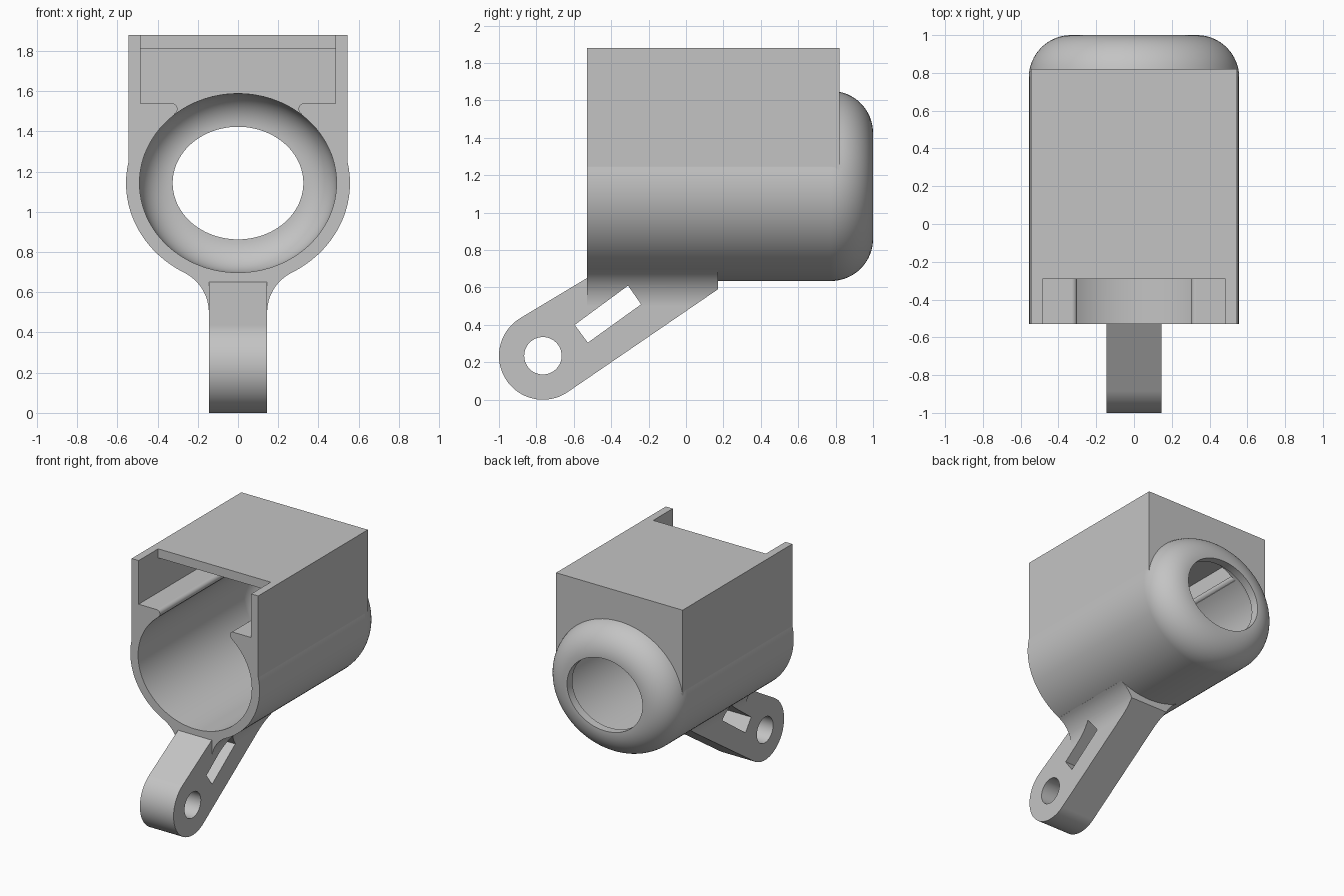
import bpy, bmesh
from math import sin, cos, radians, pi
from mathutils import Vector

cube = bpy.data.objects.get("Cube")
if cube:
    bpy.data.objects.remove(cube, do_unlink=True)

grey = bpy.data.materials.new("light_grey")
grey.use_nodes = True
COLOUR = (0.55, 0.55, 0.55, 1)
grey.diffuse_color = COLOUR
grey.node_tree.nodes["Principled BSDF"].inputs["Base Color"].default_value = COLOUR

FRONT, AXIS_Z, SEGMENTS = -0.53, 1.143, 96


def finish(bm, name):
    bmesh.ops.recalc_face_normals(bm, faces=bm.faces)
    mesh = bpy.data.meshes.new(name)
    bm.to_mesh(mesh)
    bm.free()
    mesh.materials.append(grey)
    obj = bpy.data.objects.new(name, mesh)
    bpy.context.collection.objects.link(obj)
    return obj


def prism(name, points, start, end, axis, cut=None):
    """Extrude a profile: (x, z) points along y, or (y, z) points along x."""
    bm = bmesh.new()
    place = (lambda p: (p[0], start, p[1])) if axis == "y" else (lambda p: (start, p[0], p[1]))
    face = bm.faces.new([bm.verts.new(place(p)) for p in points])
    new = bmesh.ops.extrude_face_region(bm, geom=[face])["geom"]
    shift = Vector((0, end - start, 0)) if axis == "y" else Vector((end - start, 0, 0))
    bmesh.ops.translate(bm, vec=shift, verts=[v for v in new if isinstance(v, bmesh.types.BMVert)])
    if cut:
        bmesh.ops.recalc_face_normals(bm, faces=bm.faces)
        geom = bm.verts[:] + bm.edges[:] + bm.faces[:]
        bmesh.ops.bisect_plane(bm, geom=geom, plane_co=cut[0], plane_no=cut[1], clear_outer=True)
        bmesh.ops.holes_fill(bm, edges=[e for e in bm.edges if e.is_boundary])
    return finish(bm, name)


def box(name, half_width, y0, y1, z0, z1):
    w = half_width
    return prism(name, [(-w, z0), (w, z0), (w, z1), (-w, z1)], y0, y1, "y")


def oval_loft(name, rx, rz, profile):
    """Loft oval rings along y; profile holds (inset, y) pairs."""
    bm = bmesh.new()
    rings = []
    for inset, y in profile:
        rings.append([bm.verts.new(((rx - inset) * cos(a), y, AXIS_Z + (rz - inset) * sin(a)))
                      for a in (2 * pi * i / SEGMENTS for i in range(SEGMENTS))])
    for a, b in zip(rings, rings[1:]):
        for i in range(SEGMENTS):
            j = (i + 1) % SEGMENTS
            bm.faces.new((a[i], a[j], b[j], b[i]))
    bm.faces.new(rings[0])
    bm.faces.new(rings[-1])
    return finish(bm, name)


def arc(cx, cz, r, start, end, steps):
    angles = [radians(start + (end - start) * i / steps) for i in range(steps + 1)]
    return [(cx + r * cos(a), cz + r * sin(a)) for a in angles]


def rounded_end(r, end_y, steps=16):
    """Quarter-round inset towards the back of a loft."""
    return [(r - x, z) for x, z in arc(0, end_y - r, r, 0, 90, steps)]


def mirrored(half):
    return half + [(-x, z) for x, z in reversed(half)]


def combine(target, other, operation):
    mod = target.modifiers.new(operation.lower(), "BOOLEAN")
    mod.operation, mod.solver, mod.object = operation, "EXACT", other
    bpy.context.view_layer.objects.active = target
    bpy.ops.object.modifier_apply(modifier=mod.name)
    bpy.data.objects.remove(other, do_unlink=True)


# Oval barrel with a rounded back
body = oval_loft("barrel_housing", 0.557, 0.508, [(0, FRONT)] + rounded_end(0.225, 1.0))

# Square upper housing
combine(body, box("upper_housing", 0.545, FRONT, 0.82, AXIS_Z, 1.88), "UNION")

# Slanted support arm with a round end
end_y, end_z, end_r = -0.765, 0.235, 0.235
tip = arc(end_y, end_z, end_r, 121, 304.4, 40)
heel = (0.17, 0.59)
arm = prism("support_arm", [heel, (0.17, 0.675), (-0.49, 0.675), (FRONT, 0.65)] + tip,
            -0.145, 0.145, "x")

# Flared root blending the arm into the barrel
low = tip[-1]
slope_normal = Vector((0, heel[1] - low[1], low[0] - heel[0])).normalized()
flare = prism("arm_root", mirrored(arc(0.365, 0.5, 0.22, 180, 118, 12) + [(0.25, 0.75)]),
              FRONT, heel[0], "y", cut=((0, *heel), slope_normal))
combine(arm, flare, "UNION")
combine(body, arm, "UNION")

# Bore with a lip around the back opening
bore = oval_loft("bore", 0.49, 0.445, [(0, -0.7)] + rounded_end(0.165, 0.935) + [(0.165, 1.1)])
combine(body, bore, "DIFFERENCE")

# Upper chamber, opening to the bore between round-nosed ledges
nose = arc(0.329, 1.512, 0.028, 90, 245, 10)
chamber = mirrored([(0.485, 1.81), (0.485, 1.54)] + nose + [(0.29, 1.35)])
combine(body, prism("chamber", chamber, -0.7, 0.755, "y"), "DIFFERENCE")

# Notch at the front of the roof
combine(body, box("roof_notch", 0.485, -0.7, -0.29, 1.7, 2.0), "DIFFERENCE")

# Pivot hole and slot through the arm
combine(body, prism("pivot_hole", arc(end_y, end_z, 0.1, 0, 352.5, 47), -0.4, 0.4, "x"), "DIFFERENCE")
slot = [(-0.595, 0.40), (-0.31, 0.61), (-0.24, 0.51), (-0.525, 0.305)]
combine(body, prism("slot", slot, -0.4, 0.4, "x"), "DIFFERENCE")

# Smooth curves, crisp edges
bpy.ops.object.select_all(action="DESELECT")
body.select_set(True)
bpy.context.view_layer.objects.active = body
bpy.ops.object.shade_smooth_by_angle(angle=radians(30))
weighted = body.modifiers.new("weighted_normals", "WEIGHTED_NORMAL")
weighted.keep_sharp = True
